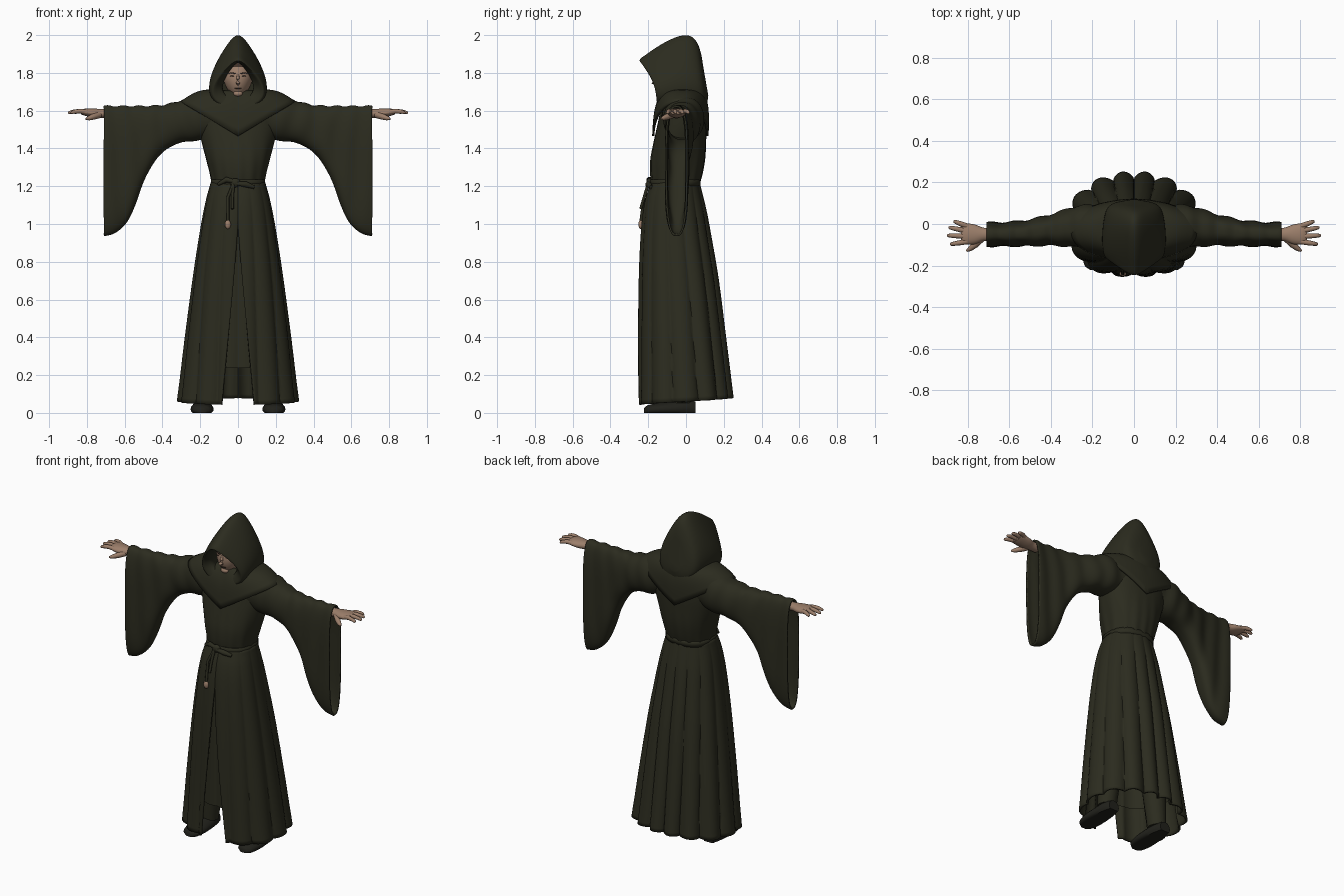
import bpy, bmesh
from math import sin, cos, pi, radians
from mathutils import Vector

cube = bpy.data.objects.get("Cube")
if cube:
    bpy.data.objects.remove(cube, do_unlink=True)


def material(name, rgb):
    m = bpy.data.materials.new(name)
    m.use_nodes = True
    m.diffuse_color = (*rgb, 1)
    bsdf = m.node_tree.nodes["Principled BSDF"]
    bsdf.inputs["Base Color"].default_value = (*rgb, 1)
    bsdf.inputs["Roughness"].default_value = 0.9
    return m


ROBE = material("dark olive cloth", (0.0245, 0.0245, 0.0135))
SKIN = material("skin", (0.33, 0.21, 0.145))
HAIR = material("dark brown hair", (0.05, 0.03, 0.02))
LEATHER = material("black leather", (0.015, 0.015, 0.011))


def finish(name, bm, mat, mirror=False, thick=0, angle=50):
    bmesh.ops.recalc_face_normals(bm, faces=bm.faces)
    me = bpy.data.meshes.new(name)
    bm.to_mesh(me)
    bm.free()
    me.materials.append(mat)
    ob = bpy.data.objects.new(name, me)
    bpy.context.collection.objects.link(ob)
    bpy.ops.object.select_all(action='DESELECT')
    ob.select_set(True)
    bpy.context.view_layer.objects.active = ob
    bpy.ops.object.shade_smooth_by_angle(angle=radians(angle))
    if thick:
        s = ob.modifiers.new("thickness", 'SOLIDIFY')
        s.thickness, s.offset = thick, 0
    if mirror:
        ob.modifiers.new("mirror", 'MIRROR').use_mirror_merge = False
    return ob


def loft(name, rings, mat, closed=True, caps=(False, False), **kw):
    """Skin a list of equal-length point rings."""
    bm = bmesh.new()
    vs = [[bm.verts.new(p) for p in r] for r in rings]
    n = len(vs[0])
    for a, b in zip(vs, vs[1:]):
        for i in range(n if closed else n - 1):
            j = (i + 1) % n
            bm.faces.new((a[i], a[j], b[j], b[i]))
    for flag, ring in zip(caps, (vs[0], vs[-1])):
        if flag:
            bm.faces.new(ring)
    return finish(name, bm, mat, **kw)


def smooth(table, k):
    """Catmull-Rom resampling of a table of rows."""
    out = []
    for i in range(len(table) - 1):
        p0, p1, p2 = table[max(i - 1, 0)], table[i], table[i + 1]
        p3 = table[min(i + 2, len(table) - 1)]
        for s in range(k):
            t = s / k
            out.append([b + t * ((c - a) + t * (2*a - 5*b + 4*c - d + t * (3*b - a - 3*c + d))) / 2
                        if i else b + (c - b) * t
                        for a, b, c, d in zip(p0, p1, p2, p3)])
    return out + [list(table[-1])]


def angles(n):
    return [2 * pi * i / n for i in range(n)]


def power(v, e):
    return abs(v) ** e * (1 if v > 0 else -1)


def polar(a, rx, ry, n=2.4):
    """Point on a rounded-box outline in direction a."""
    r = (abs(cos(a) / rx) ** n + abs(sin(a) / ry) ** n) ** (-1 / n)
    return r * cos(a), r * sin(a)


def tube(name, pts, radii, mat, sides=10, **kw):
    pts = [Vector(p) for p in pts]
    rings = []
    for i, (p, r) in enumerate(zip(pts, radii)):
        d = pts[min(i + 1, len(pts) - 1)] - pts[max(i - 1, 0)]
        q = d.to_track_quat('Z', 'Y')
        rings.append([p + q @ Vector((r * cos(a), r * sin(a), 0)) for a in angles(sides)])
    return loft(name, rings, mat, caps=(True, True), **kw)


def ball(name, pos, size, mat, **kw):
    bm = bmesh.new()
    bmesh.ops.create_uvsphere(bm, u_segments=20, v_segments=14, radius=1)
    for v in bm.verts:
        v.co = Vector(pos) + Vector(a * b for a, b in zip(v.co, size))
    return finish(name, bm, mat, **kw)


# Pleated skirt, open at the front: height, half width, front y, back y
SKIRT = [(1.22, .138, -.18, .068), (1.15, .158, -.205, .086), (1.05, .18, -.225, .11),
         (.9, .206, -.238, .138), (.7, .236, -.246, .172), (.4, .276, -.25, .21),
         (.2, .3, -.252, .234), (.06, .318, -.254, .25)]


def skirt_ring(row, scale=1.0, slit=True, pleat=1.0):
    z, rx, yf, yb = row
    down = (1.22 - z) / 1.16
    gap = .34 * max(0, (1.02 - z) / .96) if slit else 0
    n = 168
    ring = []
    for i in range(n + 1 if slit else n):
        a = -pi / 2 + gap + (2 * pi - 2 * gap) * i / n
        back = max(0, sin(a))
        x, y = polar(a, rx, (yb - yf) / 2, 2.4 - .4 * back)
        depth = (.06 + .1 * down) * (.55 + .5 * back) * pleat
        depth *= min(1, .3 + 3 * down)
        k = scale * (1 - depth * (1 - abs(cos(7 * a)) ** .75))
        ring.append((x * k, (yf + yb) / 2 + y * k, z + .018 * sin(a) * down ** 6))
    return ring


rows = smooth(SKIRT, 4)
loft("skirt", [skirt_ring(r) for r in rows], ROBE, closed=False, thick=.012)
loft("inner_skirt", [skirt_ring(r, .86, False, .5) for r in rows if r[0] > .22], ROBE)

# Torso: height, half width, front y, back y
TORSO = [(1.2, .136, -.18, .068), (1.26, .147, -.188, .085), (1.34, .168, -.188, .1),
         (1.43, .192, -.172, .106), (1.53, .212, -.15, .108), (1.62, .205, -.13, .1),
         (1.69, .12, -.1, .08)]
rings = []
for z, rx, yf, yb in smooth(TORSO, 4):
    ring = []
    for a in angles(96):
        x, y = polar(a, rx, (yb - yf) / 2, 2.3)
        k = 1 + .018 * sin(14 * a + 3 * z) * max(0, 1.5 - z) / .3
        ring.append((x * k, (yf + yb) / 2 + y * k, z))
    rings.append(ring)
loft("torso", rings, ROBE, caps=(True, True))

# Shoulder mantle, pointed at front and back
rings = []
for i in range(9):
    t = i / 8
    ring = []
    for a in angles(72):
        c, s = cos(a), sin(a)
        inner = Vector((.115 * c, -.015 + .1 * s, 1.705))
        outer = Vector((.3 * c, -.03 + .143 * power(s, .85), 1.465 + .18 * abs(c)))
        p = inner.lerp(outer, t)
        p.z += .022 * sin(pi * t)
        p.y += .014 * s * sin(pi * t)
        ring.append(p)
    rings.append(ring)
loft("shoulder_mantle", rings, ROBE, thick=.012)

# Hanging sleeves: x, top z, bottom z, centre y, half depth
SLEEVE = [(.12, 1.66, 1.47, -.02, .1), (.22, 1.672, 1.445, -.012, .1), (.30, 1.65, 1.437, -.015, .09),
          (.38, 1.628, 1.4, -.026, .074), (.44, 1.622, 1.34, -.034, .066), (.5, 1.62, 1.235, -.042, .06),
          (.545, 1.62, 1.11, -.046, .057), (.59, 1.62, 1.015, -.048, .055), (.65, 1.62, .958, -.05, .054),
          (.71, 1.62, .94, -.05, .053)]
rings = []
for x, zt, zb, cy, ry in smooth(SLEEVE, 5):
    ring = []
    round_z = ry / (zt - zb) * 1.6
    for a in angles(56):
        low = (1 - sin(a)) / 2
        y = ry * power(cos(a), .75) + .004 * sin(x * 55 + 3 * low) * cos(a)
        z = (zt - zb) / 2 * power(sin(a), min(1, .45 + round_z))
        z += .004 * sin(x * 75) * (1 - low)
        ring.append((x, cy + y, (zt + zb) / 2 + z))
    rings.append(ring)
loft("sleeves", rings, ROBE, mirror=True, thick=.01)

# Hood: top y z, bottom y z, half width; starts inside the face opening
HOOD = [(-.09, 1.86, -.08, 1.66, .09), (-.165, 1.852, -.135, 1.66, .09), (-.246, 1.864, -.152, 1.63, .142),
        (-.2, 1.905, -.15, 1.612, .16), (-.12, 1.957, -.125, 1.6, .168), (-.04, 1.993, -.07, 1.595, .17),
        (.02, 1.996, .01, 1.6, .163), (.058, 1.962, .08, 1.61, .145), (.08, 1.9, .108, 1.63, .108),
        (.09, 1.84, .118, 1.68, .04)]
rings = []
for ty, tz, by, bz, w in smooth(HOOD, 4):
    ring = []
    for a in angles(48):
        s = (1 - cos(a)) / 2
        sweep = .1 * max(0, -ty) * sin(pi * s)
        ring.append((w * sin(a) * (.42 + .8 * s), ty + (by - ty) * s + sweep, tz + (bz - tz) * s))
    rings.append(ring)
loft("hood", rings, ROBE, caps=(False, True), angle=65)

# Head, tapered toward the chin, with hair above the brow line
bm = bmesh.new()
bmesh.ops.create_uvsphere(bm, u_segments=32, v_segments=24, radius=1)
for v in bm.verts:
    taper = 1 - .28 * max(0, -v.co.z)
    v.co = Vector((v.co.x * .078 * taper, -.072 + v.co.y * .088, 1.768 + v.co.z * .105))
head = finish("head", bm, SKIN)
head.data.materials.append(HAIR)
for f in head.data.polygons:
    f.material_index = int(f.center.z > 1.832)
tube("neck", [(0, -.05, 1.6), (0, -.06, 1.72)], [.055, .05], SKIN, 16)
tube("nose", [(0, -.155, 1.79), (0, -.165, 1.765), (0, -.173, 1.748), (0, -.158, 1.74)],
     [.006, .009, .012, .007], SKIN)
ball("mouth", (0, -.149, 1.718), (.02, .005, .0025), HAIR)
ball("chin", (0, -.13, 1.69), (.025, .018, .016), SKIN)
ball("eyes", (.03, -.152, 1.783), (.013, .004, .003), HAIR, mirror=True)
tube("eyebrows", [(.01, -.16, 1.795), (.03, -.155, 1.8), (.05, -.138, 1.797)],
     [.002, .0035, .002], HAIR, 8, mirror=True)

# Hands: x, centre y, centre z, half width, half thickness
PALM = [(.68, -.05, 1.583, .031, .024), (.725, -.05, 1.585, .032, .024), (.765, -.05, 1.587, .047, .024),
        (.81, -.048, 1.592, .051, .019), (.832, -.048, 1.592, .042, .011)]
loft("palms", [[(x, cy + ry * cos(a), cz + rz * sin(a)) for a in angles(20)]
               for x, cy, cz, ry, rz in smooth(PALM, 3)], SKIN, caps=(True, True), mirror=True)
FINGERS = {"little": (-.012, .014, .868), "ring": (-.035, -.016, .893),
           "middle": (-.06, -.055, .9), "index": (-.084, -.098, .886)}
for name, (y0, y1, tip) in FINGERS.items():
    path = [(.8 + (tip - .8) * t, y0 + (y1 - y0) * t, 1.592 + .008 * sin(pi * t) - .004 * t)
            for t in (0, .4, .75, .95, 1)]
    tube(name + "_fingers", path, [.013, .0125, .0105, .008, .003], SKIN, mirror=True)
tube("thumbs", [(.735, -.07, 1.578), (.765, -.1, 1.568), (.79, -.12, 1.56), (.806, -.13, 1.556)],
     [.018, .016, .012, .005], SKIN, mirror=True)

# Belt, knot and hanging ends
loft("belt", [[(x, y - .056, z) for x, y in (polar(a, .141, .13) for a in angles(64))]
              for z in (1.2, 1.218, 1.236)], ROBE, thick=.006)
ball("belt_knot", (-.015, -.194, 1.218), (.028, .016, .024), ROBE)
tube("belt_loop", [(-.01, -.198, 1.222), (-.06, -.195, 1.235), (-.105, -.17, 1.21)], [.01, .015, .008], ROBE)
tube("belt_end", [(-.01, -.2, 1.215), (.04, -.2, 1.21), (.085, -.185, 1.195)], [.01, .016, .01], ROBE)
for name, x, low in (("long", -.054, 1.01), ("short", -.03, 1.08)):
    tube(name + "_cord", [(-.025, -.2, 1.21), (x, -.222, 1.14), (x, -.24, low)], [.009, .008, .008], ROBE)
ball("cord_tassel", (-.054, -.24, .998), (.016, .012, .024), SKIN)

# Shoes and the cloth-covered lower legs: y, half width, height
SHOE = [(-.222, .02, .025), (-.205, .045, .04), (-.15, .06, .052), (-.08, .06, .06), (0, .05, .07), (.05, .035, .06)]
loft("shoes", [[(.19 + rx * cos(a), y, max(0, h * (.35 + .65 * sin(a)))) for a in angles(20)]
               for y, rx, h in smooth(SHOE, 3)], LEATHER, caps=(True, True), mirror=True)
tube("lower_legs", [(.185, -.02, .05), (.165, -.02, .3), (.11, -.03, .7)], [.055, .07, .075], ROBE, 16, mirror=True)
